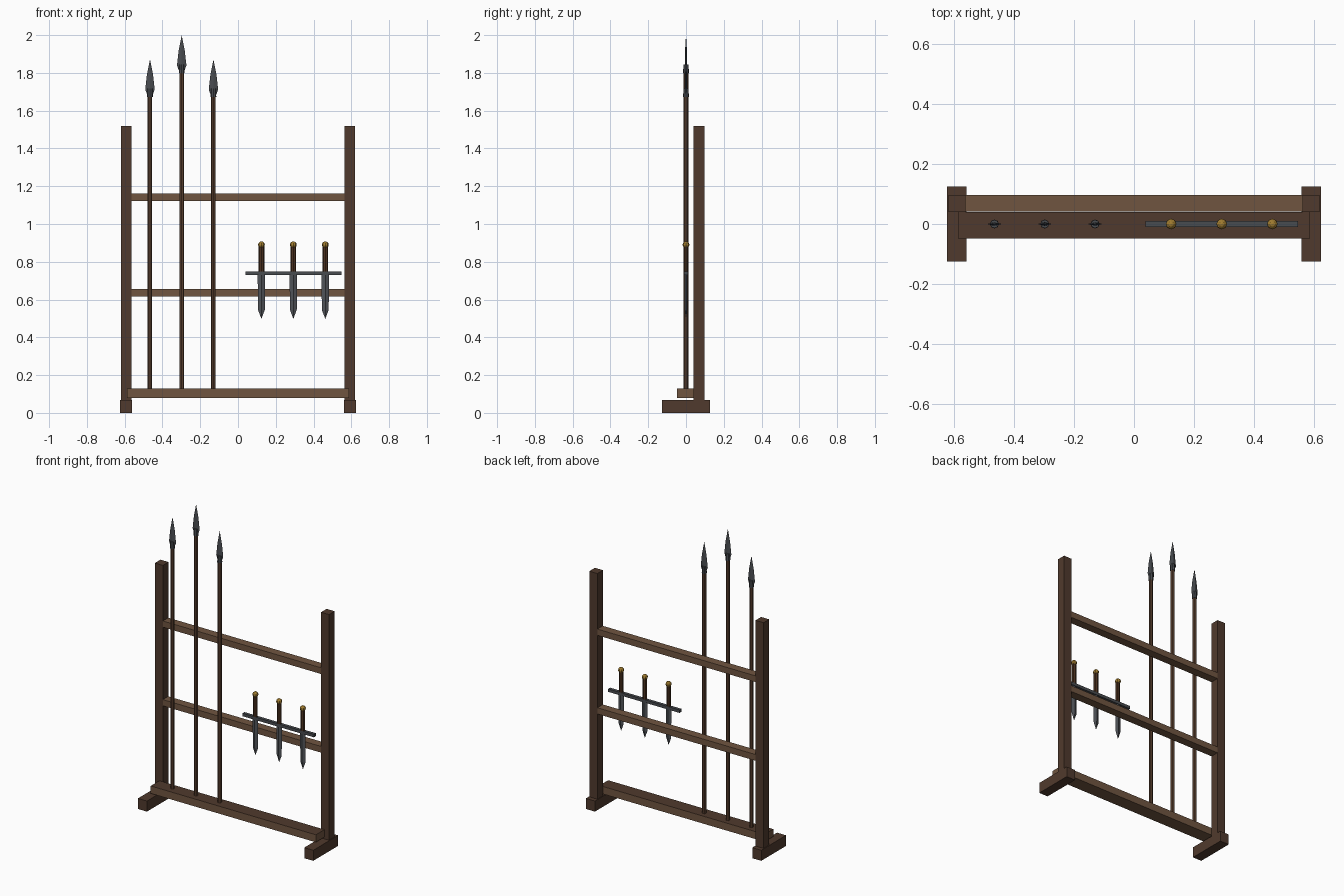
import bpy, bmesh, math

cube = bpy.data.objects.get("Cube")
if cube:
    bpy.data.objects.remove(cube, do_unlink=True)


def material(name, hex_code):
    def linear(c):
        return c / 12.92 if c <= 0.04045 else ((c + 0.055) / 1.055) ** 2.4
    rgb = [linear(int(hex_code[i:i + 2], 16) / 255) for i in (0, 2, 4)]
    m = bpy.data.materials.new(name)
    m.use_nodes = True
    m.diffuse_color = (*rgb, 1)
    m.node_tree.nodes["Principled BSDF"].inputs["Base Color"].default_value = (*rgb, 1)
    return m


DARK = material("dark_wood", "503A2D")
LIGHT = material("light_wood", "705540")
SHAFT = material("shaft_wood", "604533")
GRIP = material("grip_leather", "4B311F")
STEEL = material("blade_steel", "505358")
IRON = material("spear_iron", "494C50")
GOLD = material("brass", "A07C30")


def finish(name, bm, mats):
    bmesh.ops.recalc_face_normals(bm, faces=bm.faces)
    me = bpy.data.meshes.new(name)
    bm.to_mesh(me)
    bm.free()
    for m in mats:
        me.materials.append(m)
    ob = bpy.data.objects.new(name, me)
    bpy.context.collection.objects.link(ob)
    return ob


def box(name, x, y, z, *mats):
    """Box from (min, max) ranges; a second material goes on the top face."""
    bm = bmesh.new()
    bmesh.ops.create_cube(bm, size=1)
    for v in bm.verts:
        v.co = [r[0] + (c + 0.5) * (r[1] - r[0]) for c, r in zip(v.co, (x, y, z))]
    bm.normal_update()
    if len(mats) > 1:
        for f in bm.faces:
            f.material_index = int(f.normal.z > 0.5)
    return finish(name, bm, mats)


def loft(name, x, sides, rings, mat):
    """Upright solid through elliptical rings (z, half width, half depth)."""
    bm = bmesh.new()
    loops = []
    for z, rx, ry in rings:
        if rx == 0:
            loops.append([bm.verts.new((x, 0, z))] * sides)
            continue
        angles = [math.tau * i / sides for i in range(sides)]
        loops.append([bm.verts.new((x + rx * math.cos(a), ry * math.sin(a), z)) for a in angles])
    for a, b in zip(loops, loops[1:]):
        for i in range(sides):
            j = (i + 1) % sides
            bm.faces.new(dict.fromkeys((a[i], a[j], b[j], b[i])))
    for loop in (loops[0], loops[-1]):
        if loop[0] is not loop[1]:
            bm.faces.new(loop)
    return finish(name, bm, [mat])


# Frame: feet and posts on both sides
for side, s in (("left", 1), ("right", -1)):
    box(side + "_foot", sorted((s * 0.56, s * 0.624)), (-0.126, 0.126), (0, 0.068), DARK)
    box(side + "_post", sorted((s * 0.563, s * 0.62)), (0.04, 0.097), (0.068, 1.52), DARK)

# Cross rails and the shelf the spears stand on
for name, z in (("lower_rail", 0.616), ("upper_rail", 1.122)):
    box(name, (-0.565, 0.565), (0.041, 0.096), (z, z + 0.04), LIGHT)
box("shelf", (-0.588, 0.588), (-0.048, 0.04), (0.08, 0.128), LIGHT, DARK)

# Spears
for i, (x, z) in enumerate(((-0.466, 1.672), (-0.298, 1.8), (-0.13, 1.672)), 1):
    loft(f"spear_shaft_{i}", x, 8, [(0.128, 0.012, 0.012), (z + 0.01, 0.012, 0.012)], SHAFT)
    loft(f"spear_socket_{i}", x, 8, [(z, 0.015, 0.015), (z + 0.045, 0.014, 0.014)], IRON)
    loft(f"spear_head_{i}", x, 4, [(z + 0.01, 0.014, 0.006), (z + 0.04, 0.025, 0.006),
                                   (z + 0.12, 0.016, 0.005), (z + 0.2, 0, 0)], IRON)

# Short swords hanging point down
for i, x in enumerate((0.124, 0.293, 0.462), 1):
    loft(f"sword_blade_{i}", x, 4, [(0.498, 0, 0), (0.545, 0.018, 0.007),
                                    (0.735, 0.02, 0.008)], STEEL)
    box(f"sword_guard_{i}", (x - 0.085, x + 0.085), (-0.01, 0.01), (0.73, 0.749), IRON)
    loft(f"sword_grip_{i}", x, 8, [(0.749, 0.015, 0.012), (0.88, 0.015, 0.012)], GRIP)
    bm = bmesh.new()
    bmesh.ops.create_uvsphere(bm, u_segments=8, v_segments=6, radius=0.018)
    bmesh.ops.translate(bm, verts=bm.verts, vec=(x, 0, 0.89))
    finish(f"sword_pommel_{i}", bm, [GOLD])
